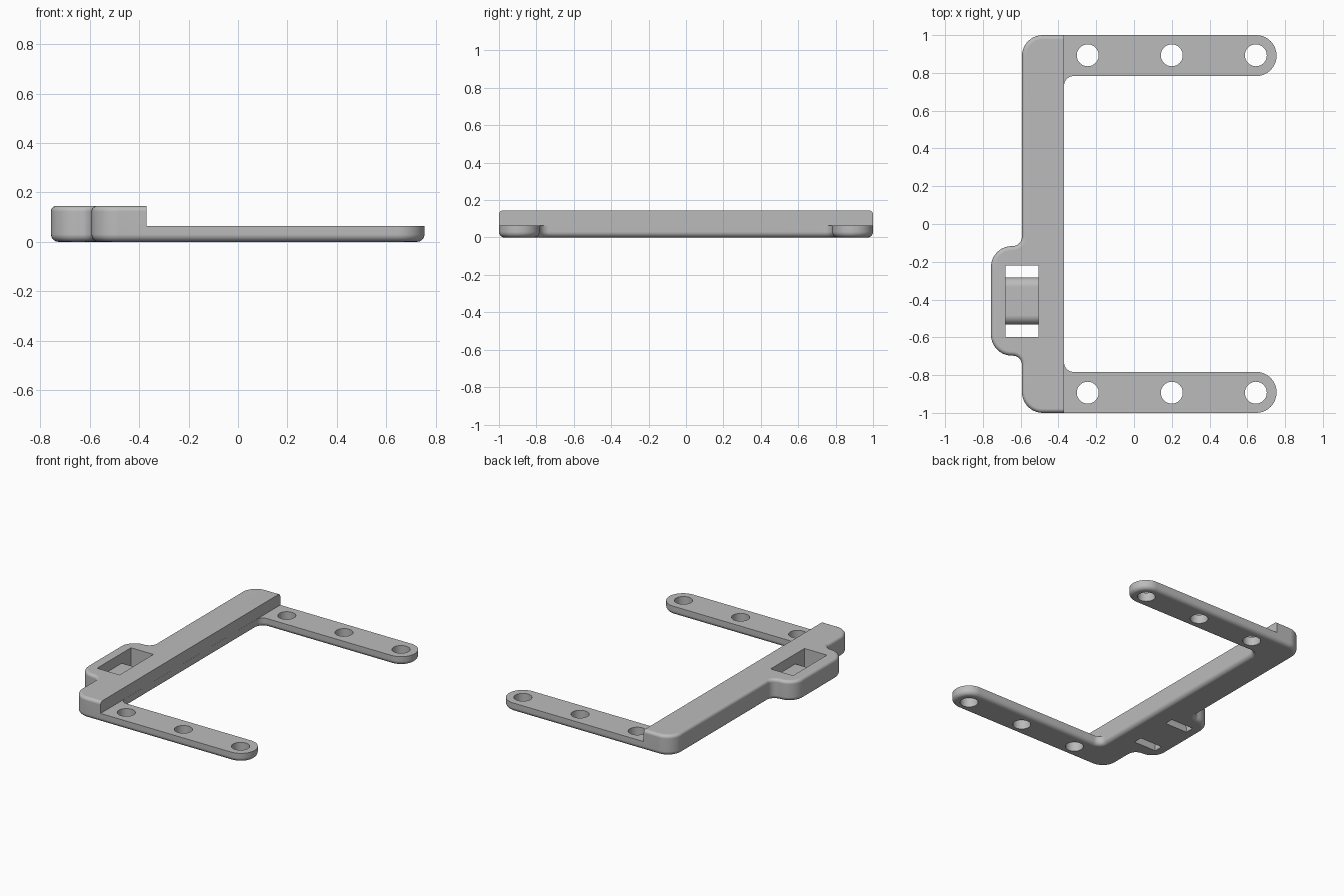
import bpy, bmesh, math
from mathutils import Vector, Matrix

cube = bpy.data.objects.get("Cube")
if cube:
    bpy.data.objects.remove(cube)

grey = bpy.data.materials.new("plain grey")
grey.use_nodes = True
colour = (0.5, 0.5, 0.5, 1)
grey.diffuse_color = colour
grey.node_tree.nodes["Principled BSDF"].inputs["Base Color"].default_value = colour

HEIGHT, ARM_TOP, RAIL_X = 0.145, 0.063, -0.37


def make_object(name, bm):
    bmesh.ops.recalc_face_normals(bm, faces=bm.faces)
    mesh = bpy.data.meshes.new(name)
    bm.to_mesh(mesh)
    bm.free()
    mesh.materials.append(grey)
    obj = bpy.data.objects.new(name, mesh)
    bpy.context.collection.objects.link(obj)
    return obj


def rounded_outline(corners, steps=10):
    """Counter-clockwise rounded polygon as (point, outward normal) pairs."""
    result = []
    for i, (x, y, r) in enumerate(corners):
        p = Vector((x, y))
        a = (p - Vector(corners[i - 1][:2])).normalized()
        b = (Vector(corners[(i + 1) % len(corners)][:2]) - p).normalized()
        n0, n1 = Vector((a.y, -a.x)), Vector((b.y, -b.x))
        side = 1 if a.x * b.y - a.y * b.x > 0 else -1
        centre = p - (n0 + n1) * r * side
        for k in range(steps + 1):
            t = k / steps * math.pi / 2
            n = n0 * math.cos(t) + n1 * math.sin(t)
            result.append((centre + n * r * side, n))
    return result


def loft(name, outline, profile, keep):
    """Stack inset copies of an outline; keep() marks points left sharp on top."""
    bm = bmesh.new()
    rings = []
    for inset, z in profile:
        ring = []
        for p, n in outline:
            d = 0 if keep(p) and z > HEIGHT / 2 else inset
            q = p - n * d
            ring.append(bm.verts.new((q.x, q.y, z)))
        rings.append(ring)
    count = len(outline)
    for low, high in zip(rings, rings[1:]):
        for i in range(count):
            j = (i + 1) % count
            bm.faces.new((low[i], low[j], high[j], high[i]))
    bm.faces.new(rings[0][::-1])
    bm.faces.new(rings[-1])
    bmesh.ops.remove_doubles(bm, verts=bm.verts, dist=0.0001)
    return make_object(name, bm)


def box(name, low, high):
    low, high = Vector(low), Vector(high)
    bm = bmesh.new()
    size = Matrix.Diagonal((*(high - low), 1))
    bmesh.ops.create_cube(bm, size=1, matrix=Matrix.Translation((low + high) / 2) @ size)
    return make_object(name, bm)


def cut(target, cutter):
    mod = target.modifiers.new("cut", 'BOOLEAN')
    mod.operation, mod.solver, mod.object = 'DIFFERENCE', 'EXACT', cutter
    bpy.context.view_layer.objects.active = target
    bpy.ops.object.modifier_apply(modifier=mod.name)
    bpy.data.objects.remove(cutter)


def smooth(obj):
    bpy.ops.object.select_all(action='DESELECT')
    obj.select_set(True)
    bpy.context.view_layer.objects.active = obj
    bpy.ops.object.shade_smooth_by_angle(angle=math.radians(35))
    mod = obj.modifiers.new("even shading", 'WEIGHTED_NORMAL')
    mod.keep_sharp = True


# Frame outline: two arms, a long rail and the side bulge
tip, inner = 0.755, 0.783
corners = [
    (-0.593, -1, 0.11), (tip, -1, 0.108), (tip, -inner, 0.108),
    (RAIL_X, -inner, 0.05), (RAIL_X, inner, 0.05),
    (tip, inner, 0.108), (tip, 1, 0.108), (-0.593, 1, 0.11),
    (-0.593, -0.117, 0.05), (-0.757, -0.117, 0.11),
    (-0.757, -0.697, 0.11), (-0.593, -0.697, 0.05),
]

# Rounded lower and upper edges
profile = []
for radius, base, sign in ((0.03, 0, 1), (0.022, HEIGHT, -1)):
    arc = []
    for k in range(6):
        t = k / 5 * math.pi / 2
        arc.append((radius * (1 - math.sin(t)), base + sign * radius * (1 - math.cos(t))))
    profile += arc if sign > 0 else arc[::-1]

frame = loft("frame", rounded_outline(corners), profile,
             lambda p: p.x > -0.4 and abs(p.y) < 0.8)

# Thin the arms, then open the slot
cut(frame, box("arm_cutter", (RAIL_X - 0.0005, -1.2, ARM_TOP), (1, 1.2, 0.3)))
cut(frame, box("slot_cutter", (-0.68, -0.597, -0.1), (-0.505, -0.22, 0.3)))

# Screw holes
for y in (-0.893, 0.893):
    for x in (-0.245, 0.2, 0.645):
        bm = bmesh.new()
        bmesh.ops.create_cone(bm, cap_ends=True, segments=40, radius1=0.058, radius2=0.058,
                              depth=0.4, matrix=Matrix.Translation((x, y, 0)))
        cut(frame, make_object("hole_cutter", bm))
smooth(frame)

# Rounded bridge across the slot
y0, y1, top, r = -0.533, -0.283, 0.075, 0.05
section = [(y0, 0), (y1, 0)]
for centre, start in ((y1 - r, 0), (y0 + r, math.pi / 2)):
    for k in range(9):
        t = start + k / 8 * math.pi / 2
        section.append((centre + r * math.cos(t), top - r + r * math.sin(t)))
bm = bmesh.new()
face = bm.faces.new([bm.verts.new((-0.682, y, z)) for y, z in section])
extruded = bmesh.ops.extrude_face_region(bm, geom=[face])["geom"]
bmesh.ops.translate(bm, vec=(0.179, 0, 0),
                    verts=[v for v in extruded if isinstance(v, bmesh.types.BMVert)])
# Closing face at the first end
if not face.is_valid:
    bmesh.ops.holes_fill(bm, edges=bm.edges)
bridge = make_object("slot_bridge", bm)
smooth(bridge)
